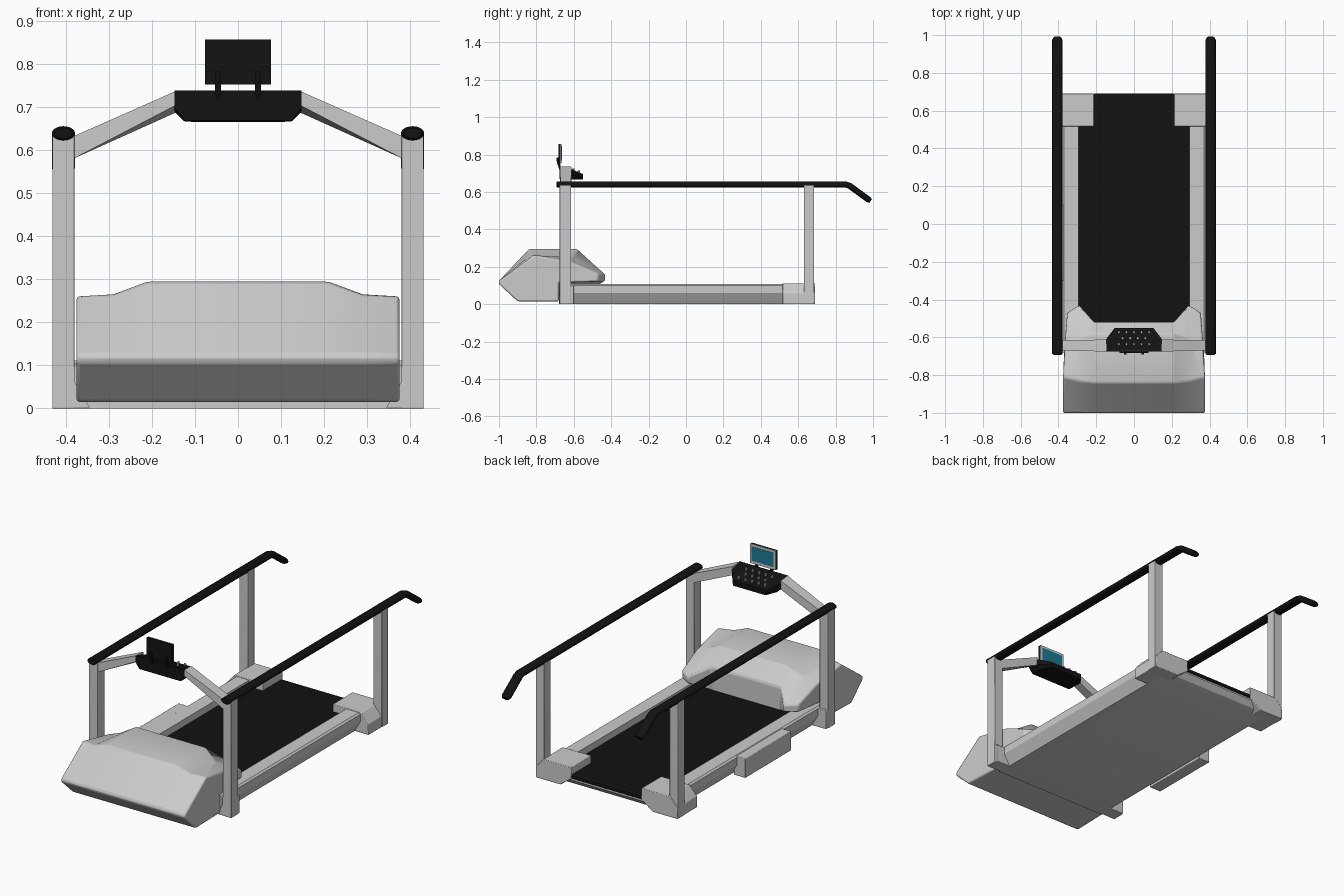
import bpy, bmesh, math
from mathutils import Vector

if "Cube" in bpy.data.objects:
    bpy.data.objects.remove(bpy.data.objects["Cube"])


def mat(name, rgb):
    m = bpy.data.materials.new(name)
    m.diffuse_color = (*rgb, 1)
    m.use_nodes = True
    m.node_tree.nodes["Principled BSDF"].inputs["Base Color"].default_value = m.diffuse_color
    return m


BLACK = mat("black", (0.006, 0.006, 0.006))
TEAL = mat("teal", (0.01, 0.2, 0.3))


def finish(name, bm, material=None, bevel=0):
    bmesh.ops.recalc_face_normals(bm, faces=bm.faces)
    me = bpy.data.meshes.new(name)
    bm.to_mesh(me)
    bm.free()
    ob = bpy.data.objects.new(name, me)
    bpy.context.collection.objects.link(ob)
    if material:
        me.materials.append(material)
    if bevel:
        b = ob.modifiers.new("bevel", 'BEVEL')
        b.width, b.segments, b.angle_limit = bevel, 2, math.radians(25)
    bpy.ops.object.select_all(action='DESELECT')
    ob.select_set(True)
    bpy.context.view_layer.objects.active = ob
    bpy.ops.object.shade_smooth_by_angle(angle=math.radians(30))
    return ob


def loft(name, sections, material=None, bevel=0):
    """Skin a list of equal-length point rings and cap both ends."""
    bm = bmesh.new()
    rings = [[bm.verts.new(p) for p in s] for s in sections]
    n = len(rings[0])
    for a, b in zip(rings, rings[1:]):
        for i in range(n):
            j = (i + 1) % n
            bm.faces.new((a[i], a[j], b[j], b[i]))
    bm.faces.new(rings[0])
    bm.faces.new(rings[-1])
    return finish(name, bm, material, bevel)


def box(name, x, y, z, material=None, bevel=0):
    ring = lambda h: [(x[0], y[0], h), (x[1], y[0], h), (x[1], y[1], h), (x[0], y[1], h)]
    return loft(name, [ring(z[0]), ring(z[1])], material, bevel)


def span(s, a, b):
    return sorted((s * a, s * b))


for s, side in ((-1, "left"), (1, "right")):
    # uprights
    box(f"front_post_{side}", span(s, 0.38, 0.432), (-0.675, -0.615), (0, 0.64), bevel=0.002)
    box(f"rear_post_{side}", span(s, 0.38, 0.432), (0.63, 0.685), (0, 0.64), bevel=0.002)

    # oval handrail with drooping rear grip
    path = [(-0.693, 0.64, 0.75), (-0.687, 0.64, 1), (0.855, 0.64, 1), (0.875, 0.633, 1),
            (0.975, 0.56, 1), (0.987, 0.552, 0.75)]
    pts = [Vector((s * 0.406, y, z)) for y, z, _ in path]
    rings = []
    for i, p in enumerate(pts):
        t = (pts[min(i + 1, len(pts) - 1)] - pts[max(i - 1, 0)]).normalized()
        up = Vector((0, -t.z, t.y))
        k = path[i][2]
        rings.append([p + Vector((1, 0, 0)) * 0.027 * k * math.cos(a) + up * 0.0165 * k * math.sin(a)
                      for a in (j * math.tau / 20 for j in range(20))])
    loft(f"handrail_{side}", rings, BLACK)

    # console arm rising from the post
    loft(f"console_arm_{side}", [
        [(s * 0.385, -0.67, 0.58), (s * 0.385, -0.615, 0.58), (s * 0.385, -0.615, 0.632), (s * 0.385, -0.67, 0.632)],
        [(s * 0.145, -0.675, 0.705), (s * 0.145, -0.612, 0.688), (s * 0.145, -0.612, 0.735), (s * 0.145, -0.675, 0.738)]])

    # side rail with undercut outer face
    prof = [(0.29, 0.0), (0.345, 0.0), (0.38, 0.06), (0.38, 0.1), (0.37, 0.108), (0.295, 0.108)]
    loft(f"side_rail_{side}", [[(s * x, y, z) for x, z in prof] for y in (-0.68, 0.64)])

    # rear corner foot, cut away beneath the inner end
    foot = [(0.28, 0.0), (0.43, 0.0), (0.43, 0.06), (0.385, 0.112), (0.212, 0.112), (0.212, 0.05)]
    loft(f"rear_foot_{side}", [[(s * x, y, z) for x, z in foot] for y in (0.517, 0.69)], bevel=0.003)
    box(f"front_foot_{side}", span(s, 0.3, 0.43), (-0.675, -0.6), (0, 0.1), bevel=0.003)

# side box on one flank only
box("side_box", (-0.43, -0.36), (-0.3, 0.1), (0, 0.105), bevel=0.003)

# deck pan with upswept rear edge
pan = [(-0.68, 0), (0.62, 0), (0.66, 0.012), (0.685, 0.04), (0.685, 0.05), (-0.68, 0.05)]
loft("deck_pan", [[(x, y, z) for y, z in pan] for x in (-0.34, 0.34)])

# belt, narrower and rounded between the rear feet
box("belt", (-0.296, 0.296), (-0.7, 0.53), (0.045, 0.072), BLACK)
tail = [(0.5, 0.045), (0.68, 0.045), (0.688, 0.05), (0.69, 0.058), (0.688, 0.067), (0.68, 0.072), (0.5, 0.072)]
loft("belt_tail", [[(x, y, z) for y, z in tail] for x in (-0.213, 0.213)], BLACK)

# motor hood: profiles (y, z) at the outside, shoulder and middle
low = [(-0.68, 0.015), (-0.9, 0.015), (-1.0, 0.108), (-1.0, 0.125)]
outer = low + [(-0.81, 0.262), (-0.61, 0.222), (-0.47, 0.165), (-0.47, 0.122), (-0.68, 0.115)]
shoulder = low + [(-0.83, 0.266), (-0.61, 0.25), (-0.43, 0.16), (-0.43, 0.122), (-0.68, 0.115)]
middle = low + [(-0.84, 0.295), (-0.58, 0.295), (-0.52, 0.2), (-0.52, 0.072), (-0.68, 0.072)]
stations = [(0.376, outer), (0.29, shoulder), (0.21, middle)]
sections = []
for s, order in ((-1, stations), (1, stations[::-1])):
    for x, prof in order:
        taper = 0.08 if x > 0.35 else 0
        sections.append([(s * (x - max(0, y + 0.75) * taper), y, z) for y, z in prof])
loft("motor_hood", sections, bevel=0.008)

# console wedge
cons = [(-0.676, 0.148, 0.125, 0.739, 0.700, 0.670), (-0.61, 0.148, 0.125, 0.720, 0.69, 0.668),
        (-0.55, 0.102, 0.098, 0.696, 0.68, 0.666)]
loft("console", [[(-b, y, zb), (b, y, zb), (a, y, zm), (a, y, zt), (-a, y, zt), (-b if a < b else -a, y, zm)]
                 for y, a, b, zt, zm, zb in cons], BLACK)

# staggered buttons following the console slope
bm = bmesh.new()
for y, count in ((-0.635, 5), (-0.603, 4), (-0.573, 5)):
    z = 0.739 + (y + 0.676) * (-0.34)
    for i in range(count):
        v = bmesh.ops.create_cone(bm, cap_ends=True, segments=10, radius1=0.007, radius2=0.006, depth=0.016)["verts"]
        bmesh.ops.translate(bm, verts=v, vec=((i - (count - 1) / 2) * 0.04, y, z + 0.004))
finish("buttons", bm)

# screen on two brackets, facing the runner
for s, side in ((-1, "left"), (1, "right")):
    x = span(s, 0.04, 0.053)
    br = [(-0.665, 0.72), (-0.678, 0.72), (-0.692, 0.765), (-0.692, 0.785), (-0.678, 0.785), (-0.676, 0.76)]
    loft(f"screen_bracket_{side}", [[(h, y, z) for y, z in br] for h in x], BLACK)
box("screen_back", (-0.077, 0.077), (-0.682, -0.671), (0.753, 0.858), BLACK)
box("screen_frame", (-0.077, 0.077), (-0.671, -0.666), (0.753, 0.858))
box("screen_panel", (-0.066, 0.066), (-0.667, -0.664), (0.768, 0.845), TEAL)
